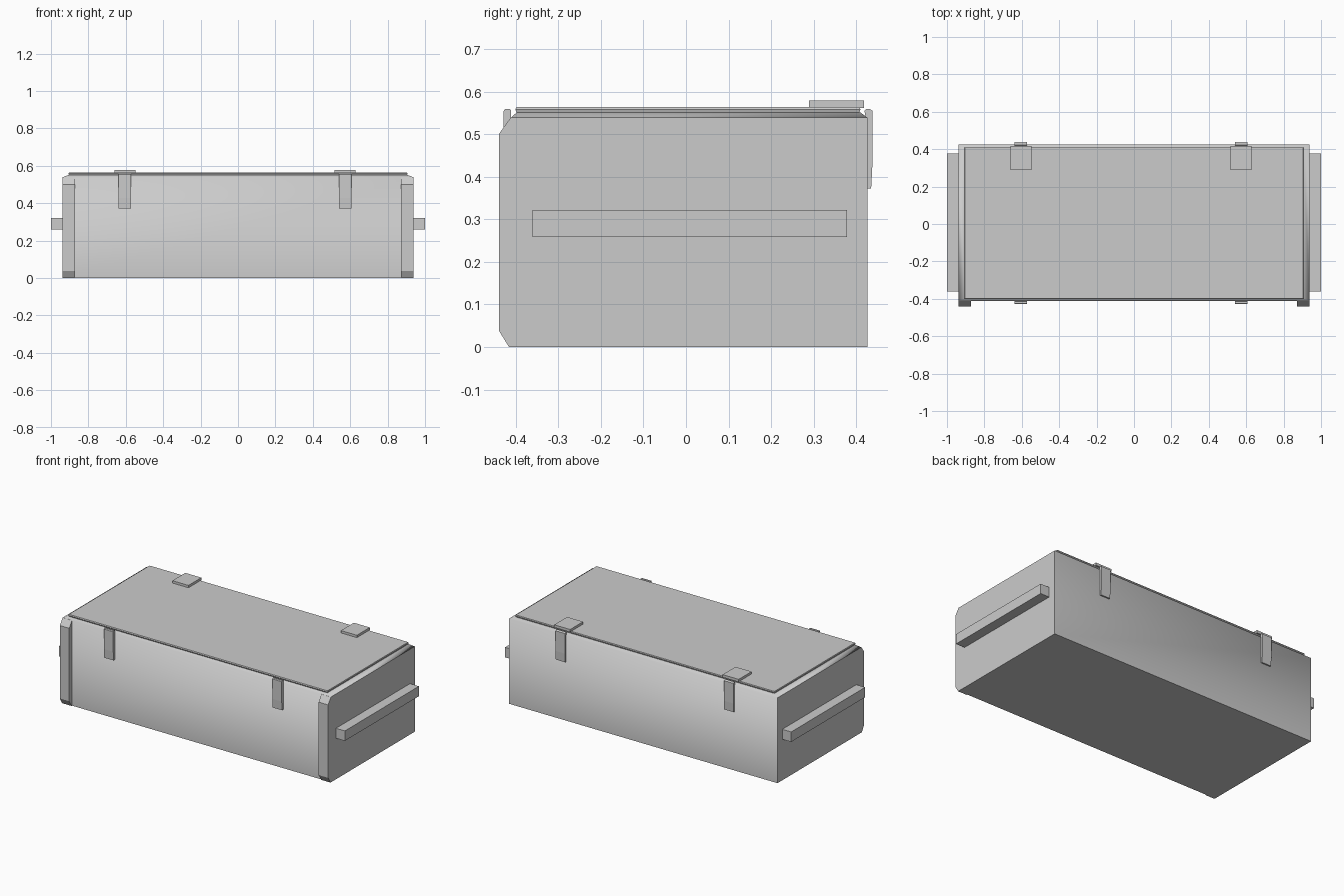
import bpy, bmesh

if "Cube" in bpy.data.objects:
    bpy.data.objects.remove(bpy.data.objects["Cube"])


def make(name, bm, smooth=None):
    bmesh.ops.recalc_face_normals(bm, faces=bm.faces)
    me = bpy.data.meshes.new(name)
    bm.to_mesh(me)
    bm.free()
    ob = bpy.data.objects.new(name, me)
    bpy.context.collection.objects.link(ob)
    if smooth:
        bpy.ops.object.select_all(action='DESELECT')
        bpy.context.view_layer.objects.active = ob
        ob.select_set(True)
        bpy.ops.object.shade_smooth_by_angle(angle=smooth)
    return ob


def skin(name, rings, smooth=None):
    """Join equal-length rings of points and cap both ends."""
    bm = bmesh.new()
    rows = [[bm.verts.new(p) for p in r] for r in rings]
    n = len(rows[0])
    for a, b in zip(rows, rows[1:]):
        for i in range(n):
            j = (i + 1) % n
            bm.faces.new((a[i], a[j], b[j], b[i]))
    bm.faces.new(rows[0])
    bm.faces.new(rows[-1])
    return make(name, bm, smooth)


def rect(x, y0, y1, z):
    return [(-x, y0, z), (x, y0, z), (x, y1, z), (-x, y1, z)]


def prism(name, profile, x0, x1):
    """Extrude a (y, z) profile along x."""
    return skin(name, [[(x, y, z) for y, z in profile] for x in (x0, x1)])


def box(name, x0, x1, y0, y1, z0, z1):
    return prism(name, [(y0, z0), (y1, z0), (y1, z1), (y0, z1)], x0, x1)


# Main chest with sloped top rim
skin("chest_body", [rect(0.938, -0.411, 0.426, 0),
                    rect(0.938, -0.411, 0.426, 0.539),
                    rect(0.906, -0.398, 0.41, 0.551)], smooth=1.0)

# Lid panel with slightly undercut edge
skin("lid", [rect(0.903, -0.397, 0.407, 0.549),
             rect(0.906, -0.401, 0.41, 0.558),
             rect(0.904, -0.398, 0.408, 0.564)])

# Front corner posts and side handles
post = [(-0.405, 0), (-0.416, 0), (-0.44, 0.039), (-0.44, 0.5),
        (-0.412, 0.539), (-0.405, 0.539)]
for side, s in (("left", -1), ("right", 1)):
    prism("corner_post_" + side, post, s * 0.872, s * 0.938)
    box("handle_" + side, s * 0.93, s * 1.0, -0.361, 0.378, 0.259, 0.322)

# Straps on front and back, hinge pads on the lid
back = [(0.421, 0.372), (0.435, 0.372), (0.438, 0.428), (0.438, 0.555),
        (0.432, 0.559), (0.423, 0.559), (0.42, 0.556)]
front = [(-0.407, 0.372), (-0.426, 0.372), (-0.429, 0.428), (-0.429, 0.554),
         (-0.425, 0.559), (-0.414, 0.559), (-0.411, 0.556)]
for side, cx in (("left", -0.605), ("right", 0.573)):
    prism("back_strap_" + side, back, cx - 0.033, cx + 0.033)
    prism("front_strap_" + side, front, cx - 0.033, cx + 0.033)
    box("lid_pad_" + side, cx - 0.056, cx + 0.056, 0.289, 0.418, 0.562, 0.579)
